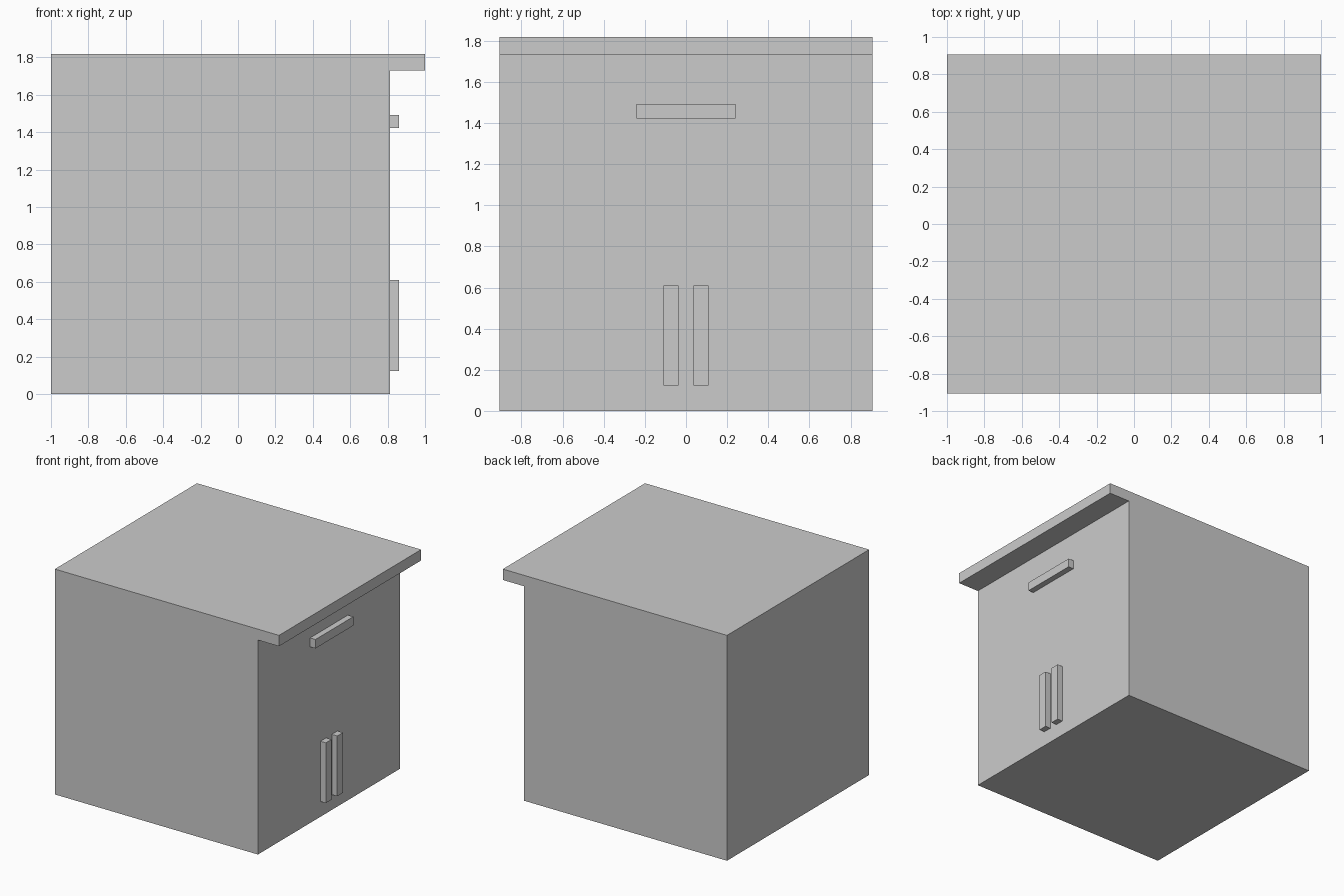
import bpy, bmesh

if "Cube" in bpy.data.objects:
    bpy.data.objects.remove(bpy.data.objects["Cube"])

HALF_DEPTH = 0.906
FRONT_X = 0.812


def add_object(name, bm):
    bmesh.ops.recalc_face_normals(bm, faces=bm.faces)
    mesh = bpy.data.meshes.new(name)
    bm.to_mesh(mesh)
    bm.free()
    obj = bpy.data.objects.new(name, mesh)
    bpy.context.collection.objects.link(obj)
    return obj


def extrude_profile(name, profile, y0, y1):
    """Extrude an (x, z) outline from y0 to y1."""
    bm = bmesh.new()
    face = bm.faces.new([bm.verts.new((x, y0, z)) for x, z in profile])
    result = bmesh.ops.extrude_face_region(bm, geom=[face], use_keep_orig=True)
    verts = [g for g in result["geom"] if isinstance(g, bmesh.types.BMVert)]
    bmesh.ops.translate(bm, verts=verts, vec=(0, y1 - y0, 0))
    return add_object(name, bm)


def handle(name, y0, y1, z0, z1):
    x0, x1 = FRONT_X, 0.86
    return extrude_profile(name, [(x0, z0), (x1, z0), (x1, z1), (x0, z1)], y0, y1)


# Cabinet body with the overhanging worktop as one continuous profile
extrude_profile(
    "cabinet_body",
    [(-1, 0), (FRONT_X, 0), (FRONT_X, 1.73), (1, 1.73), (1, 1.818), (-1, 1.818)],
    -HALF_DEPTH, HALF_DEPTH)

# Horizontal drawer handle
handle("drawer_handle", -0.241, 0.241, 1.421, 1.493)

# Pair of vertical door handles
for side, y in (("left", -0.0725), ("right", 0.0725)):
    handle(f"door_handle_{side}", y - 0.036, y + 0.036, 0.123, 0.609)
